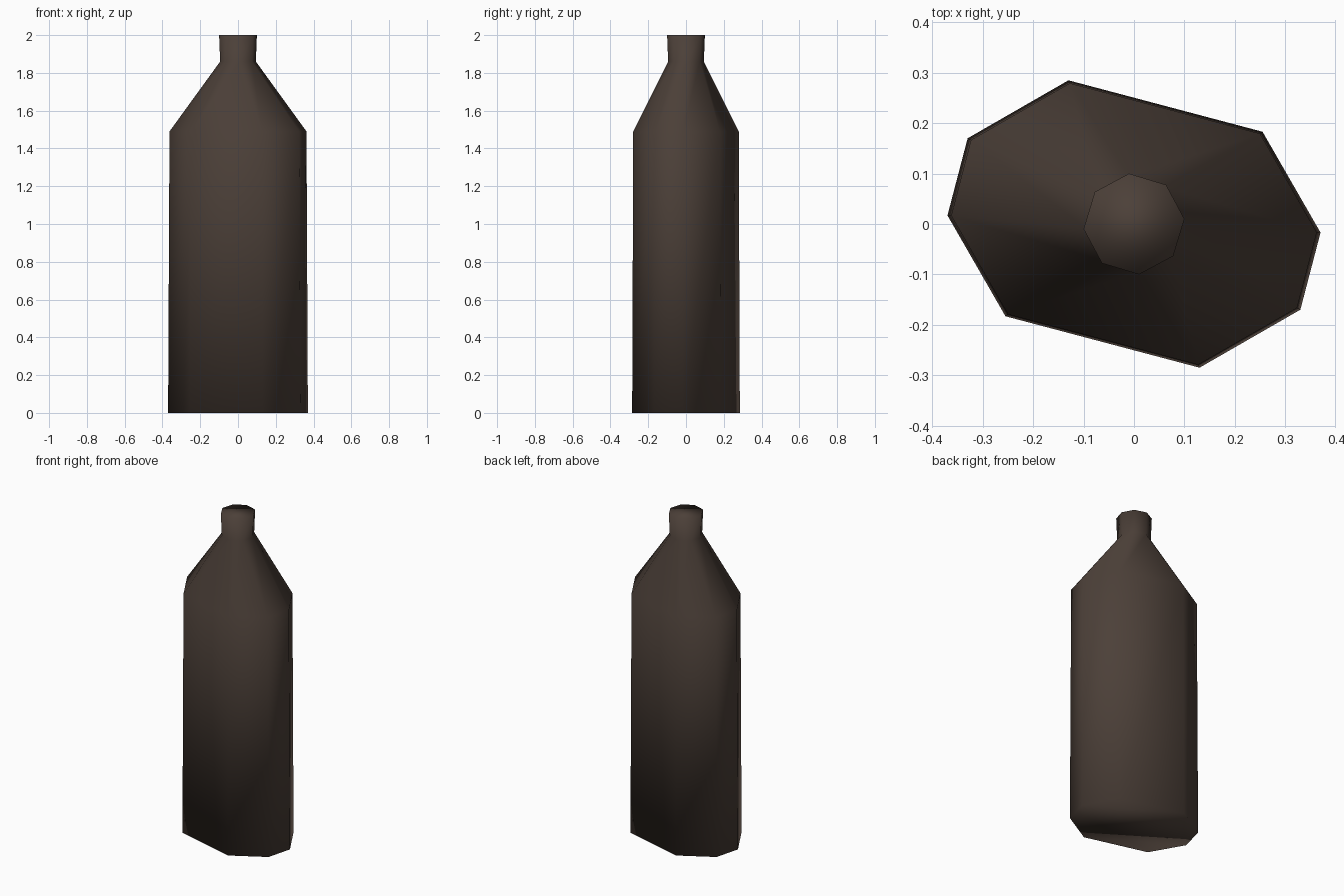
import bpy, bmesh, math

if "Cube" in bpy.data.objects:
    bpy.data.objects.remove(bpy.data.objects["Cube"])

# Dark brown glass colour
mat = bpy.data.materials.new("dark_brown")
mat.diffuse_color = (0.072, 0.051, 0.040, 1)
mat.use_nodes = True
mat.node_tree.nodes["Principled BSDF"].inputs["Base Color"].default_value = mat.diffuse_color

# Body outline: half of the skewed octagon, the rest is its half-turn copy
half = [(0.37, -0.017), (0.255, 0.183), (-0.13, 0.285), (-0.33, 0.17)]
outline = half + [(-x, -y) for x, y in half]


def body_ring(scale, z):
    return [(x * scale, y * scale, z) for x, y in outline]


def neck_ring(radius, z):
    angles = [math.radians(5.7 + 45 * i) for i in range(8)]
    return [(radius * math.cos(a), radius * math.sin(a), z) for a in angles]


# Base, shoulder, neck bottom and neck top
rings = [body_ring(1.0, 0.0), body_ring(0.98, 1.49),
         neck_ring(0.095, 1.86), neck_ring(0.1005, 2.0)]

bm = bmesh.new()
loops = [[bm.verts.new(p) for p in ring] for ring in rings]

# Walls between the rings
for low, high in zip(loops, loops[1:]):
    for i in range(8):
        j = (i + 1) % 8
        bm.faces.new((low[i], low[j], high[j], high[i]))

# Bottom and top caps
bm.faces.new(loops[0][::-1])
bm.faces.new(loops[-1])
bmesh.ops.recalc_face_normals(bm, faces=bm.faces[:])
for f in bm.faces:
    f.smooth = True

mesh = bpy.data.meshes.new("bottle")
bm.to_mesh(mesh)
bm.free()
mesh.materials.append(mat)
bottle = bpy.data.objects.new("bottle", mesh)
bpy.context.collection.objects.link(bottle)
